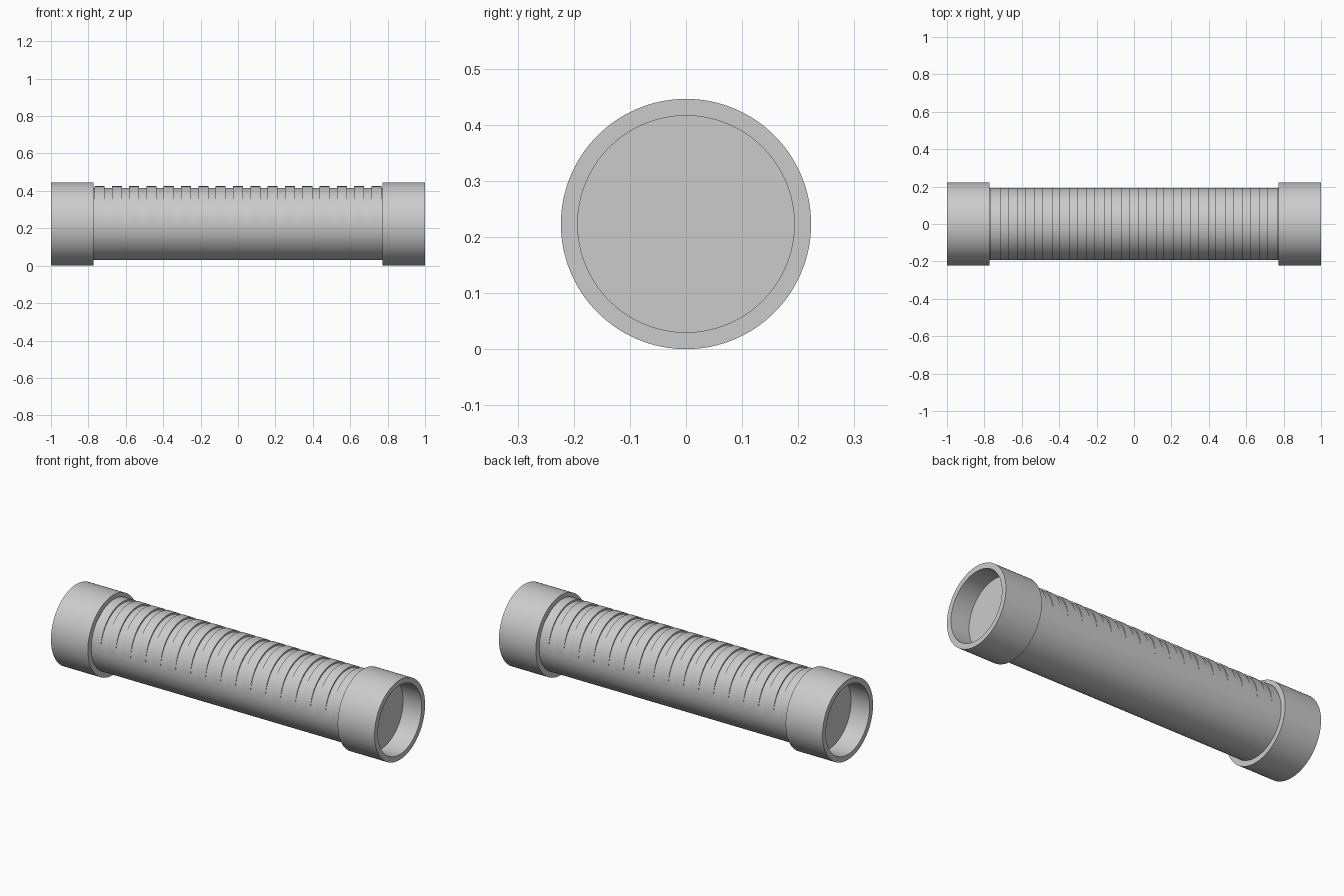
import bpy
import bmesh
import math
from mathutils import Vector

SIDES = 128
AXIS_Z = 0.223          # height of the tube axis
TUBE_R, COLLAR_R = 0.193, 0.223
COLLAR_IN, CAP_X, END_X = 0.772, 0.885, 1.0
RIBS, RIB_STEP, RIB_HALF, RIB_LIFT = 17, 0.0925, 0.027, 0.009

cube = bpy.data.objects.get("Cube")
if cube:
    bpy.data.objects.remove(cube, do_unlink=True)

grey = bpy.data.materials.new("light_grey")
grey.use_nodes = True
colour = (0.6, 0.6, 0.6, 1)
grey.diffuse_color = colour
grey.node_tree.nodes["Principled BSDF"].inputs["Base Color"].default_value = colour


def lathe(name, profile, z=AXIS_Z, closed=False):
    """Spin (x, radius) points around the x axis."""
    bm = bmesh.new()
    verts = [bm.verts.new((x, 0, r)) for x, r in profile]
    pairs = list(zip(verts, verts[1:]))
    if closed:
        pairs.append((verts[-1], verts[0]))
    edges = [bm.edges.new(p) for p in pairs]
    bmesh.ops.spin(bm, geom=verts + edges, cent=Vector(), axis=(1, 0, 0),
                   angle=math.tau, steps=SIDES, use_duplicate=False)
    bmesh.ops.remove_doubles(bm, verts=bm.verts, dist=1e-5)
    bmesh.ops.recalc_face_normals(bm, faces=bm.faces)
    mesh = bpy.data.meshes.new(name)
    bm.to_mesh(mesh)
    bm.free()
    mesh.materials.append(grey)
    obj = bpy.data.objects.new(name, mesh)
    obj.location.z = z
    bpy.context.collection.objects.link(obj)
    bpy.ops.object.select_all(action="DESELECT")
    obj.select_set(True)
    bpy.context.view_layer.objects.active = obj
    bpy.ops.object.shade_smooth_by_angle(angle=math.radians(30))
    return obj


# Main tube, closed by a flat cap inside each collar
lathe("tube", [(-CAP_X, 0), (-CAP_X, TUBE_R), (CAP_X, TUBE_R), (CAP_X, 0)])

# Hollow collars at both ends
for name, side in (("left_collar", 1), ("right_collar", -1)):
    lathe(name, [(side * COLLAR_IN, TUBE_R), (side * COLLAR_IN, COLLAR_R),
                 (side * END_X, COLLAR_R), (side * END_X, TUBE_R)], closed=True)

# Raised grip ribs: discs lifted slightly so they fade out at the sides
for i in range(RIBS):
    x = (i - RIBS // 2) * RIB_STEP
    a, b = x - RIB_HALF, x + RIB_HALF
    lathe(f"grip_rib_{i + 1}", [(a, 0), (a, TUBE_R), (b, TUBE_R), (b, 0)],
          AXIS_Z + RIB_LIFT)
